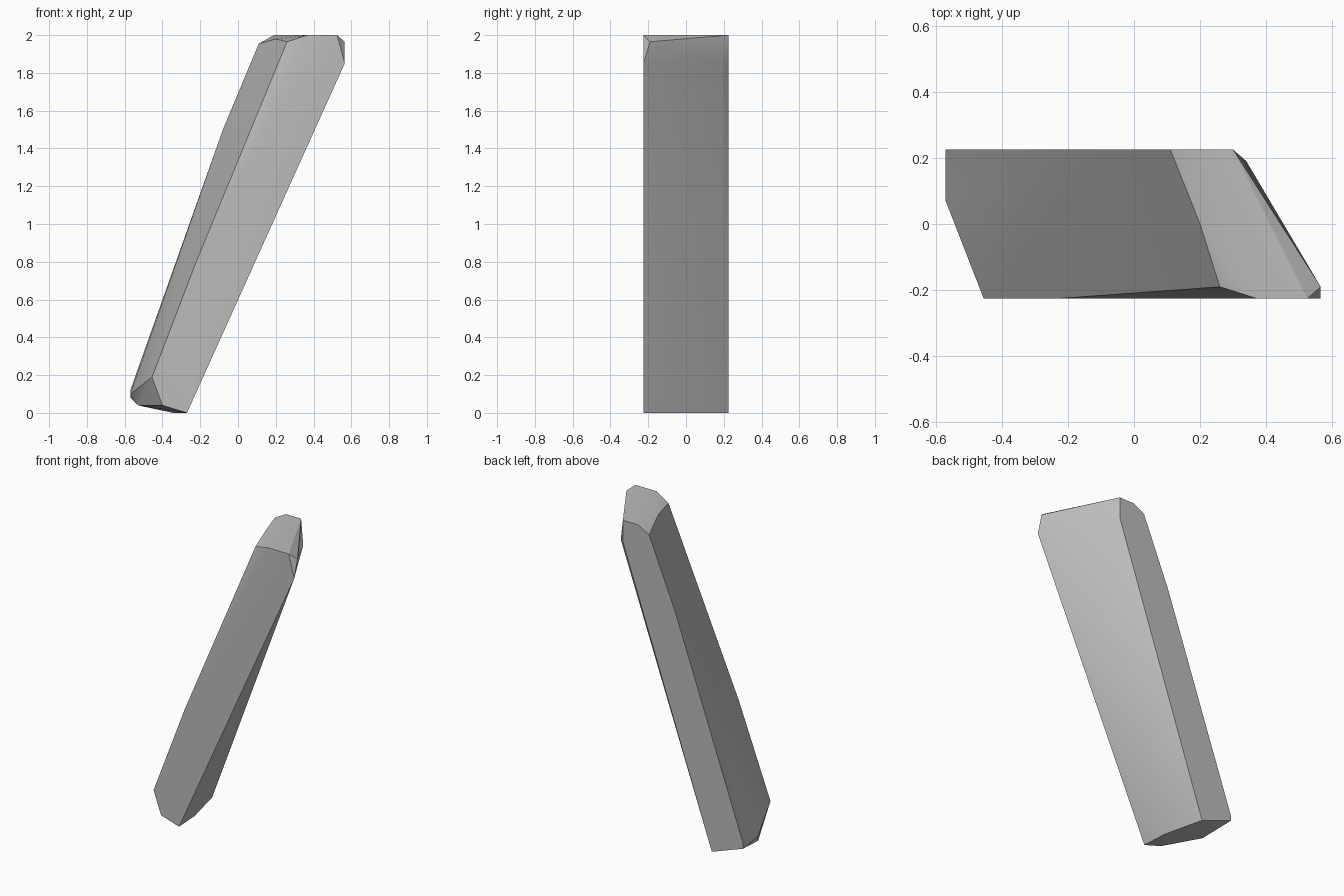
import bpy
import bmesh
import math

# Remove the default object only
default_cube = bpy.data.objects.get("Cube")
if default_cube is not None:
    bpy.data.objects.remove(default_cube, do_unlink=True)

FRONT, BACK = -.225, .225


def make_material(name, color):
    """Plain single-colour material."""
    material = bpy.data.materials.new(name)
    material.use_nodes = True
    material.diffuse_color = color
    shader = next(n for n in material.node_tree.nodes if n.type == 'BSDF_PRINCIPLED')
    shader.inputs["Base Color"].default_value = color
    shader.inputs["Roughness"].default_value = .9
    return material


def make_rock(name, corners, material):
    """Faceted stone: the convex hull of its chipped corners."""
    bm = bmesh.new()
    for corner in corners:
        bm.verts.new(corner)
    hull = bmesh.ops.convex_hull(bm, input=bm.verts)
    loose = [v for v in bm.verts if not v.link_faces]
    bmesh.ops.delete(bm, geom=loose, context='VERTS')
    # Merge coplanar triangles into clean flat facets
    bmesh.ops.dissolve_limit(bm, angle_limit=math.radians(1),
                             verts=bm.verts, edges=bm.edges)
    bmesh.ops.recalc_face_normals(bm, faces=bm.faces)
    mesh = bpy.data.meshes.new(name)
    bm.to_mesh(mesh)
    bm.free()
    rock = bpy.data.objects.new(name, mesh)
    bpy.context.collection.objects.link(rock)
    mesh.materials.append(material)
    return rock


# Foot: broken underside and chipped lower left corner
foot = [
    (-.27, FRONT, 0), (-.28, -.05, 0), (-.345, BACK, 0),
    (-.4, FRONT, .04), (-.53, .01, .04),
    (-.57, BACK, .08), (-.57, .07, .1), (-.57, BACK, .12),
    (-.455, FRONT, .19), (-.535, BACK, .22),
]

# Shaft: slight bulges along the leaning left side
shaft = [
    (-.225, FRONT, .79), (-.08, BACK, 1.5),
]

# Head: bevelled right rim and slanted top
head = [
    (.565, FRONT, 1.85), (.34, .19, 1.85), (.3, BACK, 1.86),
    (.565, -.19, 1.965), (.525, FRONT, 2), (.37, FRONT, 2), (.3, BACK, 2),
    (.26, -.19, 1.965), (.2, 0, 1.98), (.11, BACK, 1.955), (.19, BACK, 2),
]

stone = make_material("grey stone", (.5, .5, .5, 1))
pillar = make_rock("leaning_stone_pillar", foot + shaft + head, stone)

# Soft facets with crisp chipped edges
bpy.ops.object.select_all(action='DESELECT')
pillar.select_set(True)
bpy.context.view_layer.objects.active = pillar
bpy.ops.object.shade_smooth_by_angle(angle=math.radians(30))
